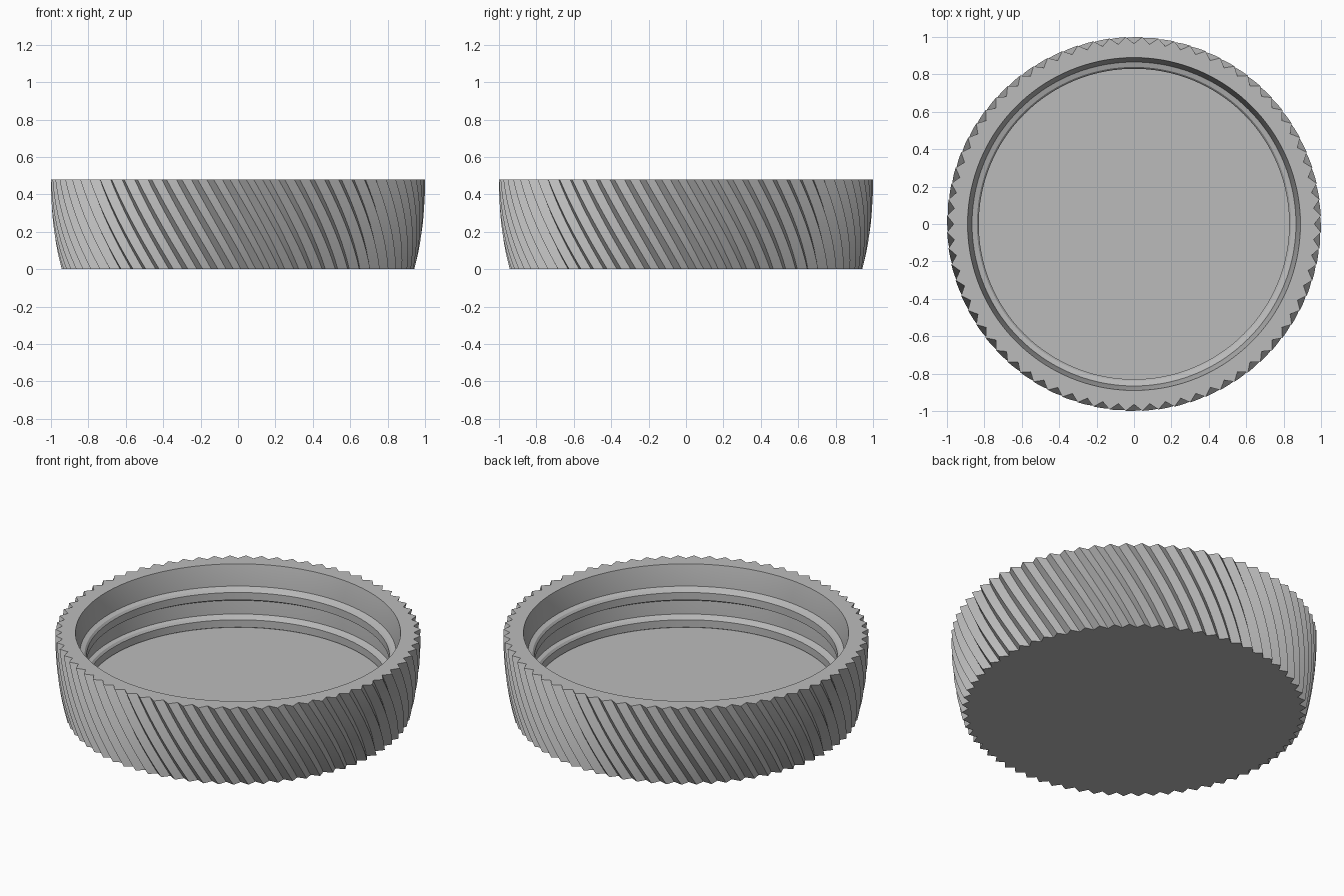
import bpy, bmesh
from math import cos, sin, pi, radians

cube = bpy.data.objects.get("Cube")
if cube:
    bpy.data.objects.remove(cube, do_unlink=True)

TEETH = 72
SIDES = TEETH * 2
HEIGHT = 0.48
GROOVE = 0.036
TWIST = radians(16)

grey = bpy.data.materials.new("plain_grey")
grey.use_nodes = True
grey.diffuse_color = (0.5, 0.5, 0.5, 1)
grey.node_tree.nodes["Principled BSDF"].inputs["Base Color"].default_value = (0.5, 0.5, 0.5, 1)


def ring(r, z, groove=0.0, turn=0.0):
    """One loop of points; odd points sink in by the groove depth."""
    pts = []
    for i in range(SIDES):
        a = 2 * pi * i / SIDES + turn
        rad = r - groove * (1 - i % 2)
        pts.append((rad * cos(a), rad * sin(a), z))
    return pts


def loft(name, rings, closed=False):
    """Skin a stack of rings, capped at the ends or closed into a loop."""
    bm = bmesh.new()
    loops = [[bm.verts.new(p) for p in pts] for pts in rings]
    pairs = list(zip(loops, loops[1:]))
    if closed:
        pairs.append((loops[-1], loops[0]))
    else:
        bm.faces.new(loops[0])
        bm.faces.new(loops[-1])
    for low, high in pairs:
        for i in range(SIDES):
            j = (i + 1) % SIDES
            bm.faces.new((low[i], low[j], high[j], high[i]))
    bmesh.ops.recalc_face_normals(bm, faces=bm.faces)
    mesh = bpy.data.meshes.new(name)
    bm.to_mesh(mesh)
    bm.free()
    mesh.materials.append(grey)
    obj = bpy.data.objects.new(name, mesh)
    bpy.context.collection.objects.link(obj)
    bpy.ops.object.select_all(action="DESELECT")
    obj.select_set(True)
    bpy.context.view_layer.objects.active = obj
    bpy.ops.object.shade_smooth_by_angle(angle=radians(30))
    return obj


# Lid shell: bulging spiral-grooved skirt, flat rim, drafted inner wall and floor
STEPS = 10
shell = []
for k in range(STEPS + 1):
    t = k / STEPS
    radius = 1 - 0.057 * (1 - t) ** 2.2
    shell.append(ring(radius, HEIGHT * t, GROOVE, TWIST * (1 - t)))
shell += [ring(0.89, HEIGHT), ring(0.866, 0.36), ring(0.86, 0.12)]
loft("lid_shell", shell)

# Two raised screw bands inside the wall
for name, base in (("upper_thread", 0.265), ("lower_thread", 0.1)):
    profile = [(0.875, 0), (0.83, 0.025), (0.83, 0.07), (0.84, 0.083), (0.875, 0.095)]
    loft(name, [ring(r, base + z) for r, z in profile], closed=True)
